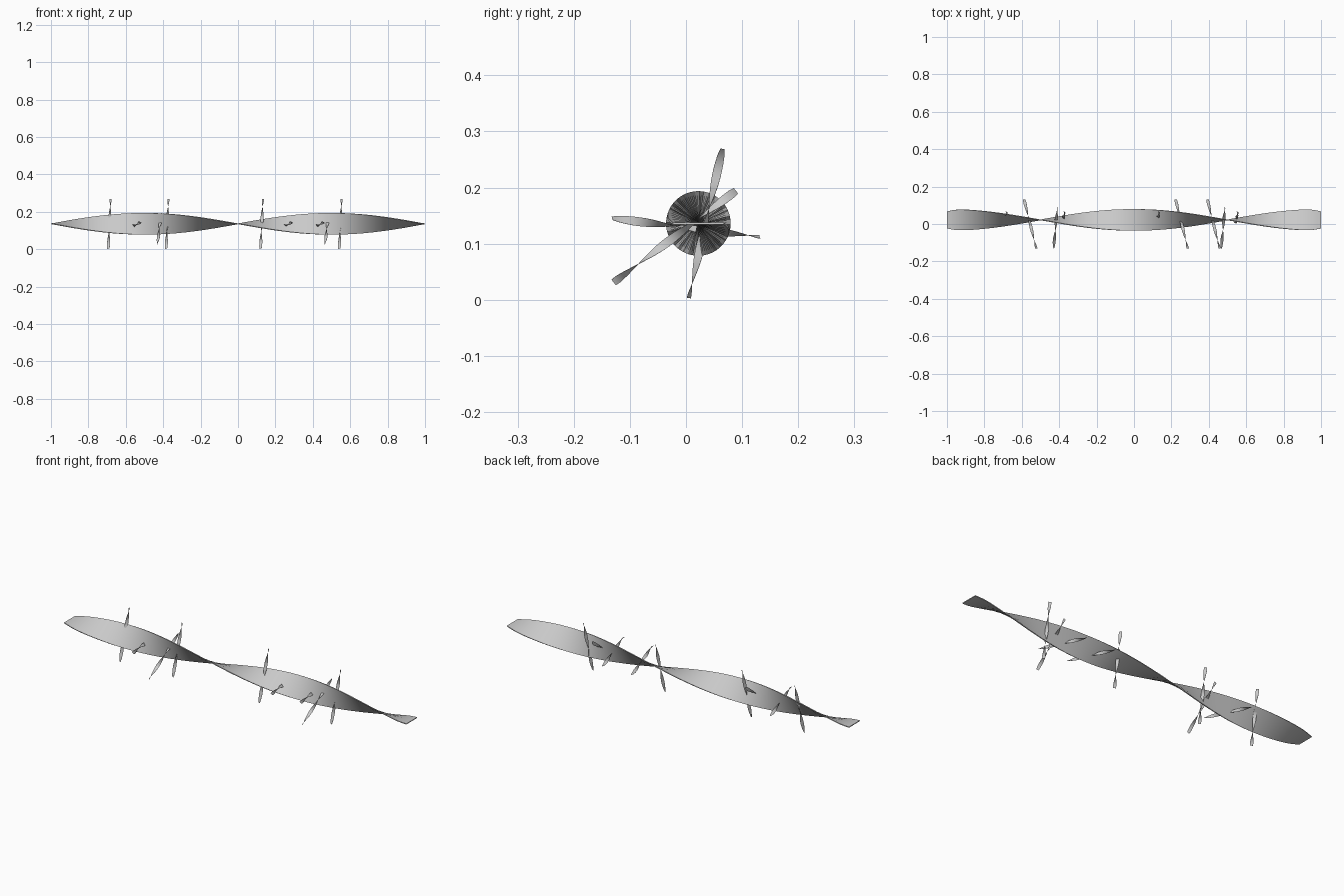
import bpy, bmesh
from math import pi, sin, cos, radians
from mathutils import Vector, Matrix

if "Cube" in bpy.data.objects:
    bpy.data.objects.remove(bpy.data.objects["Cube"])

HALF_W, HALF_T, STEPS = 0.0575, 0.002, 96


def width(s):
    # constant width with bevelled corners at both ends
    a = abs(s)
    if a <= 0.9:
        return HALF_W
    if a <= 0.95:
        return HALF_W - 0.002 * (a - 0.9) / 0.05
    return HALF_W - 0.002 - 0.010 * (a - 0.95) / 0.05


# twisted strip: one full turn along x from -1 to 1
def twisted_strip():
    bm = bmesh.new()
    rings = []
    for i in range(STEPS + 1):
        s = -1 + 2 * i / STEPS
        w, t = width(s), pi * s
        a = Vector((0, cos(t), sin(t)))
        n = Vector((0, -sin(t), cos(t)))
        rings.append([bm.verts.new(Vector((s, 0, 0)) + a * w * p + n * HALF_T * q)
                      for p, q in ((-1, -1), (1, -1), (1, 1), (-1, 1))])
    for r0, r1 in zip(rings, rings[1:]):
        for k in range(4):
            m = (k + 1) % 4
            bm.faces.new((r0[k], r0[m], r1[m], r1[k]))
    bm.faces.new(rings[0])
    bm.faces.new(rings[-1])
    bmesh.ops.recalc_face_normals(bm, faces=bm.faces)
    me = bpy.data.meshes.new("twisted_strip")
    bm.to_mesh(me)
    bm.free()
    return me


strip = twisted_strip()


def place(name, matrix):
    ob = bpy.data.objects.new(name, strip.copy())
    bpy.context.collection.objects.link(ob)
    ob.matrix_world = matrix
    bpy.ops.object.select_all(action='DESELECT')
    ob.select_set(True)
    bpy.context.view_layer.objects.active = ob
    bpy.ops.object.shade_smooth_by_angle(angle=radians(35))


# small copies of the strip, crossing the stem along a span with a given roll
def leaf(name, centre, span, roll):
    u = Vector(span).normalized()
    x = Vector((1, 0, 0))
    x = (x - u * x.dot(u)).normalized()
    w = Matrix.Rotation(radians(roll), 3, u) @ x
    rot = Matrix((u, w, u.cross(w))).transposed().to_4x4()
    place(name, Matrix.Translation(centre) @ rot @ Matrix.Scale(0.1365, 4))


# main ribbon
place("stem_ribbon", Matrix.Translation((0, 0.022, 0.136)))

# upright leaves
for i, x in enumerate((-0.687, -0.378, 0.127, 0.548)):
    leaf(f"upright_leaf_{i}", (x, 0.035, 0.136), (0.013, 0.06, 0.266), -34)

# level leaves
for i, x in enumerate((-0.555, 0.255, 0.425)):
    leaf(f"level_leaf_{i}", (x, 0, 0.1285), (-0.065, 0.26, -0.033), 27)

# slanted leaves
for i, x in enumerate((-0.42, 0.476)):
    leaf(f"slanted_leaf_{i}", (x, -0.02, 0.1125), (0.02, 0.22, 0.165), -72)
